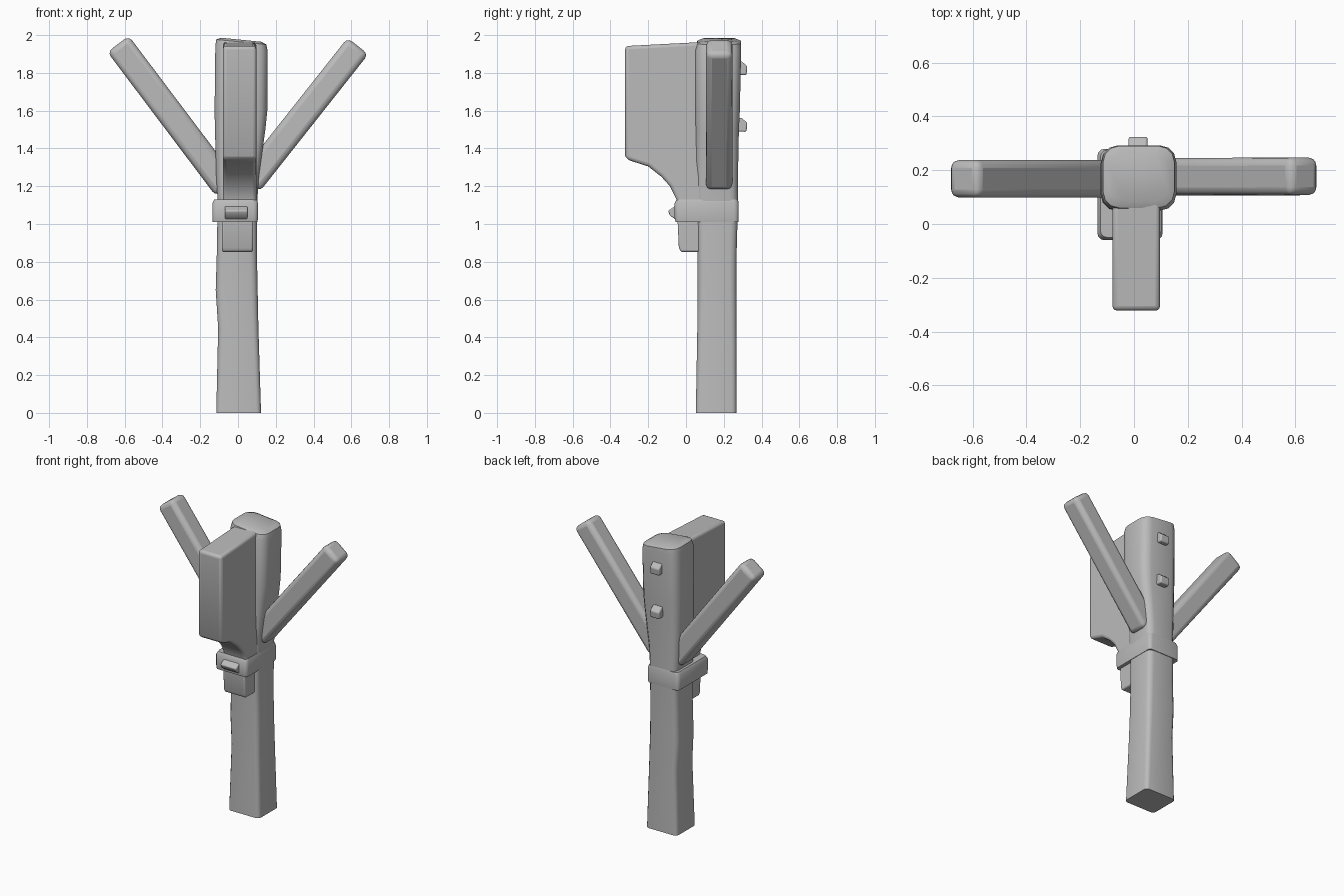
import bpy, bmesh, math
from mathutils import Vector

cube = bpy.data.objects.get("Cube")
if cube:
    bpy.data.objects.remove(cube, do_unlink=True)

grey = bpy.data.materials.new("plain grey")
grey.use_nodes = True
GREY = (0.5, 0.5, 0.5, 1)
grey.diffuse_color = GREY
grey.node_tree.nodes["Principled BSDF"].inputs["Base Color"].default_value = GREY


def finish(name, bm, bevel=0.0, angle=40):
    """Turn a bmesh into a shaded object, with optional rounded edges."""
    bmesh.ops.recalc_face_normals(bm, faces=bm.faces)
    mesh = bpy.data.meshes.new(name)
    bm.to_mesh(mesh)
    bm.free()
    ob = bpy.data.objects.new(name, mesh)
    bpy.context.collection.objects.link(ob)
    mesh.materials.append(grey)
    bpy.ops.object.select_all(action="DESELECT")
    ob.select_set(True)
    bpy.context.view_layer.objects.active = ob
    if bevel:
        mod = ob.modifiers.new("soft edges", "BEVEL")
        mod.width, mod.segments = bevel, 3
        mod.limit_method = "ANGLE"
        mod.angle_limit = math.radians(35)
    bpy.ops.object.shade_smooth_by_angle(angle=math.radians(angle))
    return ob


def rounded_ring(bm, z, x0, x1, y0, y1, r, slope=0.0):
    """Rounded rectangle; slope tips the ring down towards +x."""
    ring = []
    corners = [(x1 - r, y1 - r), (x0 + r, y1 - r), (x0 + r, y0 + r), (x1 - r, y0 + r)]
    for k, (cx, cy) in enumerate(corners):
        for s in range(4):
            a = math.pi / 2 * (k + s / 3)
            x = cx + r * math.cos(a)
            ring.append(bm.verts.new((x, cy + r * math.sin(a), z - slope * x)))
    return ring


def loft(name, sections, angle=40):
    bm = bmesh.new()
    rings = [rounded_ring(bm, *s) for s in sections]
    for a, b in zip(rings, rings[1:]):
        for i in range(len(a)):
            j = (i + 1) % len(a)
            bm.faces.new((a[i], a[j], b[j], b[i]))
    bm.faces.new(rings[0])
    bm.faces.new(rings[-1])
    return finish(name, bm, angle=angle)


def side_plate(name, profile, x0, x1, bevel):
    """Extrude a (y, z) outline across x."""
    bm = bmesh.new()
    face = bm.faces.new([bm.verts.new((x0, y, z)) for y, z in profile])
    out = bmesh.ops.extrude_face_region(bm, geom=[face])
    moved = [v for v in out["geom"] if isinstance(v, bmesh.types.BMVert)]
    bmesh.ops.translate(bm, verts=moved, vec=(x1 - x0, 0, 0))
    return finish(name, bm, bevel)


def bar(name, start, end, width, depth, bevel):
    """Square bar between two points, lying in the x-z plane."""
    start, end = Vector(start), Vector(end)
    along = (end - start).normalized()
    across = along.cross(Vector((0, 1, 0)))
    bm = bmesh.new()
    bmesh.ops.create_cube(bm, size=1)
    for v in bm.verts:
        u, w, t = v.co
        v.co = start.lerp(end, t + 0.5) + across * u * width + Vector((0, w * depth, 0))
    ob = finish(name, bm, bevel)
    return ob


# Upright post, slightly uneven in width
loft("handle_post", [
    (0, -0.115, 0.122, 0.052, 0.267, 0.025),
    (0.45, -0.105, 0.108, 0.06, 0.267, 0.03),
    (0.65, -0.118, 0.104, 0.062, 0.267, 0.035),
    (0.85, -0.112, 0.10, 0.062, 0.268, 0.035),
    (1.1, -0.108, 0.10, 0.06, 0.275, 0.035),
])

# Thicker head above the collar, with a tipped top
loft("head_post", [
    (1.08, -0.105, 0.10, 0.05, 0.275, 0.04),
    (1.25, -0.115, 0.11, 0.05, 0.275, 0.045),
    (1.5, -0.122, 0.145, 0.05, 0.28, 0.055),
    (1.6, -0.124, 0.155, 0.05, 0.285, 0.06),
    (1.93, -0.12, 0.157, 0.05, 0.292, 0.06, 0.1),
    (1.965, -0.115, 0.15, 0.06, 0.29, 0.06, 0.1),
    (1.977, -0.09, 0.125, 0.085, 0.265, 0.05, 0.1),
])

# Deep front plate with a curved underside
side_plate("front_plate", [
    (-0.322, 1.942), (0.12, 1.965), (0.12, 1.05), (-0.045, 1.05), (-0.05, 1.13),
    (-0.085, 1.2), (-0.13, 1.25), (-0.2, 1.305), (-0.31, 1.34), (-0.322, 1.36),
], -0.08, 0.097, 0.018)

# Collar band, nub and the step beneath it
loft("collar_band", [
    (1.01, -0.134, 0.103, -0.055, 0.277, 0.02),
    (1.03, -0.136, 0.106, -0.06, 0.279, 0.025),
    (1.11, -0.136, 0.106, -0.06, 0.279, 0.025),
    (1.13, -0.125, 0.10, -0.05, 0.275, 0.025),
])
side_plate("collar_nub", [(-0.05, 1.1), (-0.095, 1.07), (-0.085, 1.045), (-0.05, 1.02)],
           -0.07, 0.05, 0.006)
side_plate("front_step", [(-0.045, 1.03), (0.1, 1.03), (0.1, 0.852), (-0.028, 0.852),
                          (-0.038, 0.875)], -0.085, 0.08, 0.01)

# Two spread arms
bar("right_arm", (-0.06, 0.168, 1.19), (-0.635, 0.168, 1.953), 0.142, 0.14, 0.03)
bar("left_arm", (0.06, 0.175, 1.215), (0.635, 0.177, 1.942), 0.14, 0.14, 0.03)

# Small pegs on the back
for name, z in (("lower_peg", 1.52), ("upper_peg", 1.82)):
    side_plate(name, [(0.26, z + 0.045), (0.295, z + 0.04), (0.325, z + 0.015),
                      (0.32, z - 0.032), (0.26, z - 0.03)], -0.02, 0.05, 0.008)
